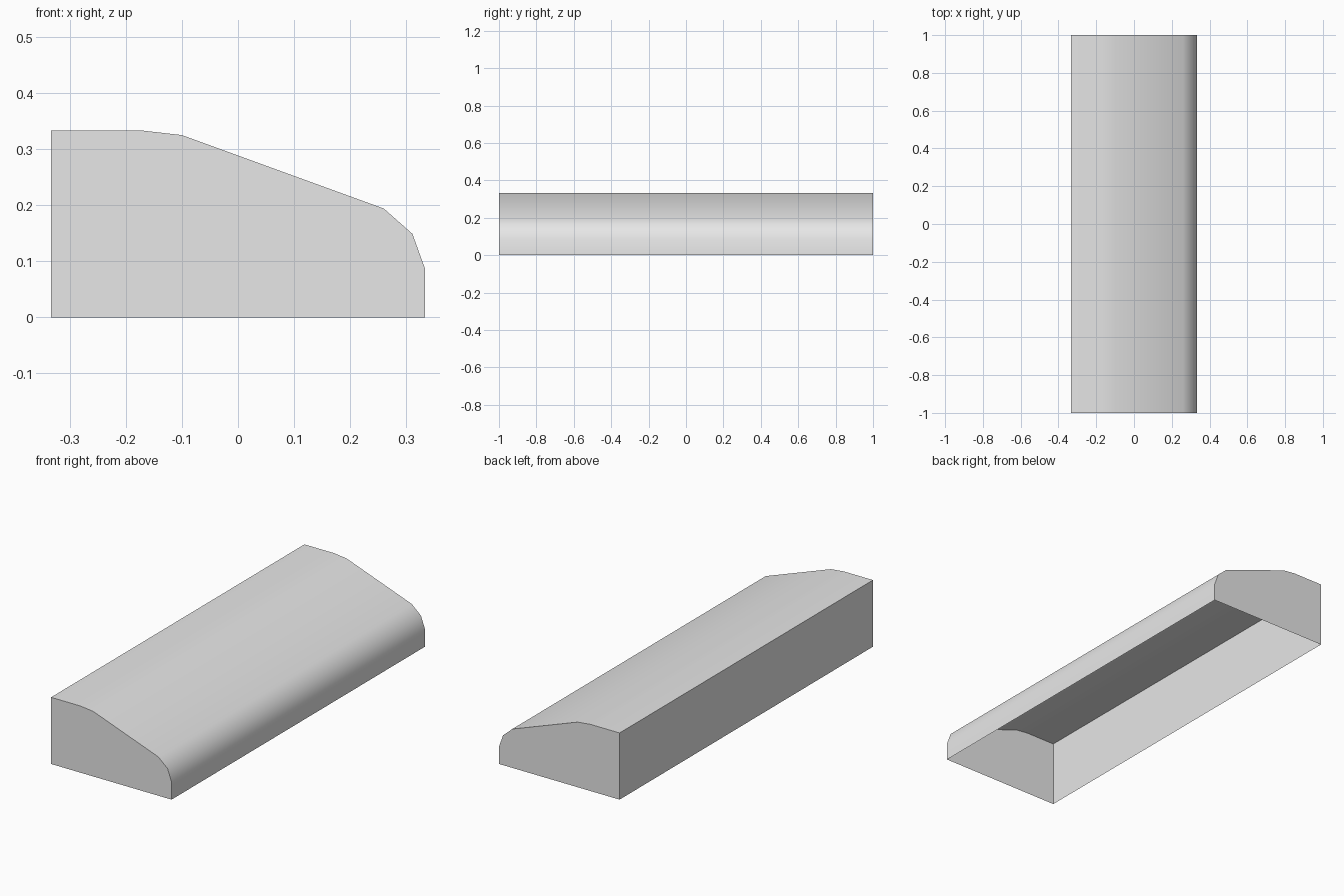
import bpy
import bmesh
from math import radians
from mathutils import Vector

cube = bpy.data.objects.get("Cube")
if cube:
    bpy.data.objects.remove(cube, do_unlink=True)

# Plain grey material
grey = bpy.data.materials.new("light grey")
grey.use_nodes = True
colour = (0.8, 0.8, 0.8, 1)
grey.diffuse_color = colour
grey.node_tree.nodes["Principled BSDF"].inputs["Base Color"].default_value = colour

# Cross-section (x, z): tall back wall, flat top, slope, rounded lip
profile = [(-0.333, 0), (-0.333, 0.333), (-0.17, 0.333), (-0.1, 0.325),
           (0.26, 0.194), (0.311, 0.149), (0.333, 0.088), (0.333, 0)]

bm = bmesh.new()
front = [bm.verts.new((x, -1, z)) for x, z in profile]
back = [bm.verts.new((x, 1, z)) for x, z in profile]

# Skin along the length; the underside stays open
for i in range(len(profile) - 1):
    bm.faces.new((front[i], back[i], back[i + 1], front[i + 1]))

# End caps
bm.faces.new(front)
bm.faces.new(back[::-1])

# Turn every face outward
bm.normal_update()
middle = Vector((0, 0, 0.1))
for face in bm.faces:
    if face.normal.dot(face.calc_center_median() - middle) < 0:
        face.normal_flip()

mesh = bpy.data.meshes.new("sloped_cover")
bm.to_mesh(mesh)
bm.free()
mesh.materials.append(grey)
cover = bpy.data.objects.new("sloped_cover", mesh)
bpy.context.collection.objects.link(cover)

# Smooth the rounded lip, keep the corners crisp
bpy.ops.object.select_all(action="DESELECT")
cover.select_set(True)
bpy.context.view_layer.objects.active = cover
bpy.ops.object.shade_smooth_by_angle(angle=radians(35))
